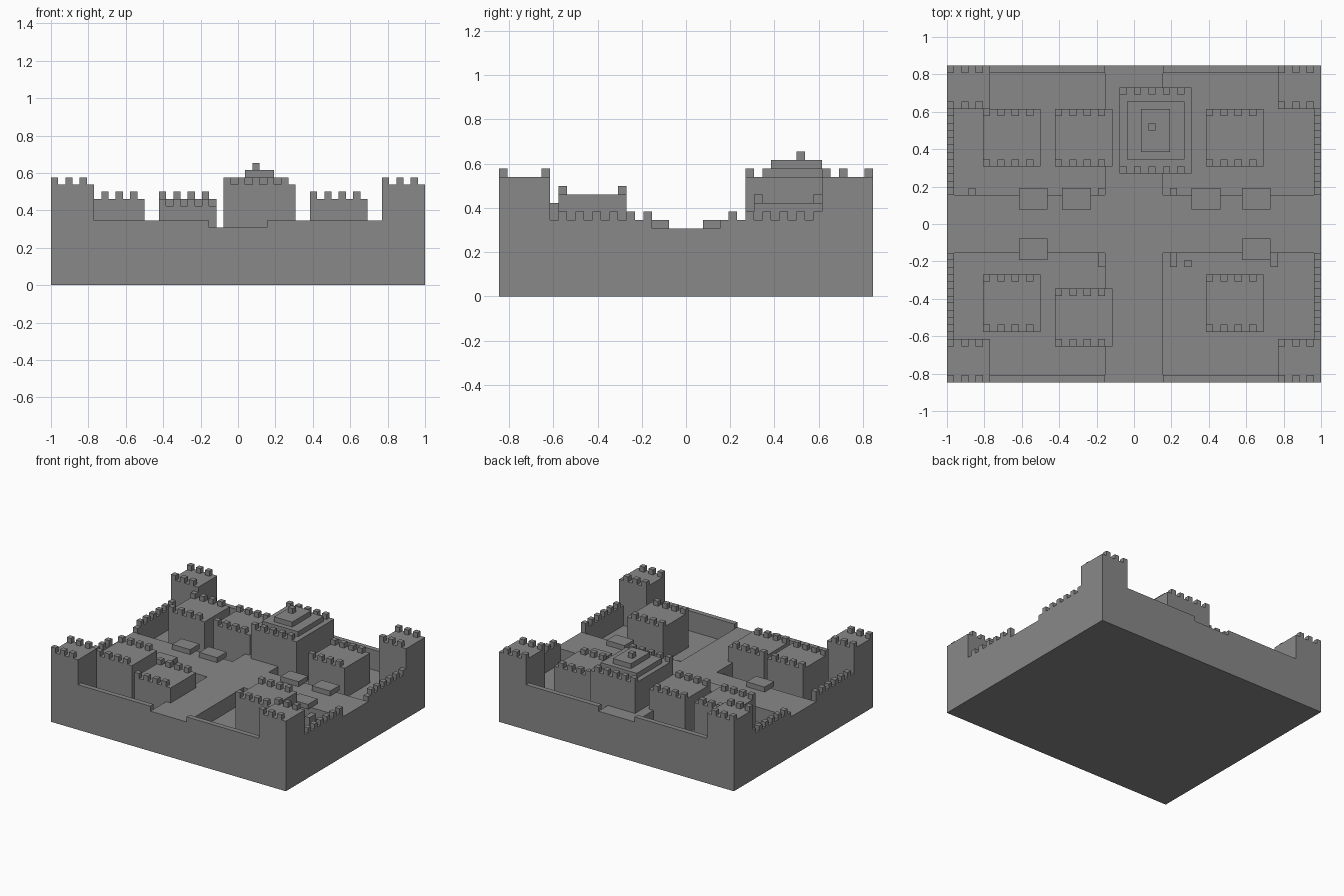
import bpy
import bmesh
from mathutils import Matrix, Vector

U = 2 / 52          # one building block
FLOOR, ROAD, WALL = 5, 8, 9

cube = bpy.data.objects.get("Cube")
if cube:
    bpy.data.objects.remove(cube, do_unlink=True)

stone = bpy.data.materials.new("grey_stone")
stone.use_nodes = True
GREY = (0.25, 0.25, 0.25, 1)
stone.diffuse_color = GREY
stone.node_tree.nodes["Principled BSDF"].inputs["Base Color"].default_value = GREY


def build(name, boxes):
    """Make one object from boxes given as (x0, x1, y0, y1, z0, z1) in blocks."""
    bm = bmesh.new()
    for x0, x1, y0, y1, z0, z1 in boxes:
        centre = Vector((x0 + x1, y0 + y1, z0 + z1)) * U / 2
        size = Vector((x1 - x0, y1 - y0, z1 - z0)) * U
        bmesh.ops.create_cube(
            bm, size=1, matrix=Matrix.Translation(centre) @ Matrix.Diagonal(size).to_4x4())
    mesh = bpy.data.meshes.new(name)
    bm.to_mesh(mesh)
    bm.free()
    mesh.materials.append(stone)
    obj = bpy.data.objects.new(name, mesh)
    bpy.context.collection.objects.link(obj)
    return obj


def crenellated(x0, x1, y0, y1, top):
    """Block with a row of merlons along its front and back edges."""
    boxes = [(x0, x1, y0, y1, FLOOR, top)]
    for x in range(x0, x1, 2):
        for y in (y0, y1 - 1):
            boxes.append((x, x + 1, y, y + 1, top, top + 1))
    return boxes


# Ground slab and the raised crossing roads
build("ground_slab", [(-26, 26, -22, 22, 0, FLOOR)])
build("crossing_roads", [
    (-4, 4, -22, 22, FLOOR, ROAD),
    (-26, -4, -4, 4, FLOOR, ROAD),
    (4, 26, -4, 4, FLOOR, ROAD)])

# Outer walls: plain at front and back, toothed on the sides
for end, y in (("front", -22), ("back", 21)):
    build(end + "_wall", [(x, x + 16, y, y + 1, FLOOR, WALL) for x in (-20, 4)])
for side, x in (("right", -26), ("left", 25)):
    boxes = [(x, x + 1, y, y + 12, FLOOR, WALL) for y in (-16, 4)]
    for start in (-15, 5):
        boxes += [(x, x + 1, y, y + 1, WALL, WALL + 1) for y in range(start, start + 11, 2)]
    build(side + "_wall", boxes)

# Corner towers
for side, x in (("right", -26), ("left", 20)):
    for end, y in (("front", -22), ("back", 16)):
        build(f"{end}_{side}_tower", crenellated(x, x + 6, y, y + 6, 14))

# Courtyard houses: left edge, front edge, roof height
houses = {
    "front_right_house": (-21, -15, 12),
    "front_middle_house": (-11, -17, 11),
    "front_left_house": (10, -15, 12),
    "back_right_house": (-21, 8, 12),
    "back_middle_house": (-11, 8, 12),
    "back_left_house": (10, 8, 11),
}
for name, (x, y, top) in houses.items():
    build(name, crenellated(x, x + 8, y, y + 8, top))

# Keep with a stepped roof and finial
build("keep", crenellated(-2, 8, 7, 19, 14))
build("keep_roof", [
    (-1, 7, 9, 17, 14, 15),
    (1, 5, 10, 16, 15, 16),
    (2, 3, 13, 14, 16, 17)])

# Flat market stalls along the cross road
build("back_stalls", [(x, x + 4, 2, 5, ROAD, WALL) for x in (-16, -10, 8, 15)])
build("front_stalls", [(x, x + 4, -5, -2, ROAD, WALL) for x in (-16, 15)])

# Small steps down from the road into the courtyards
build("back_steps", [(x, x + 1, 4, 5, FLOOR, ROAD - 1) for x in (-23, -5, 5)])
build("front_steps", [(x, x + 1, -6, -4, FLOOR, ROAD - 1) for x in (-5, 5, 19)]
      + [(7, 8, -6, -5, FLOOR, ROAD - 1)])
